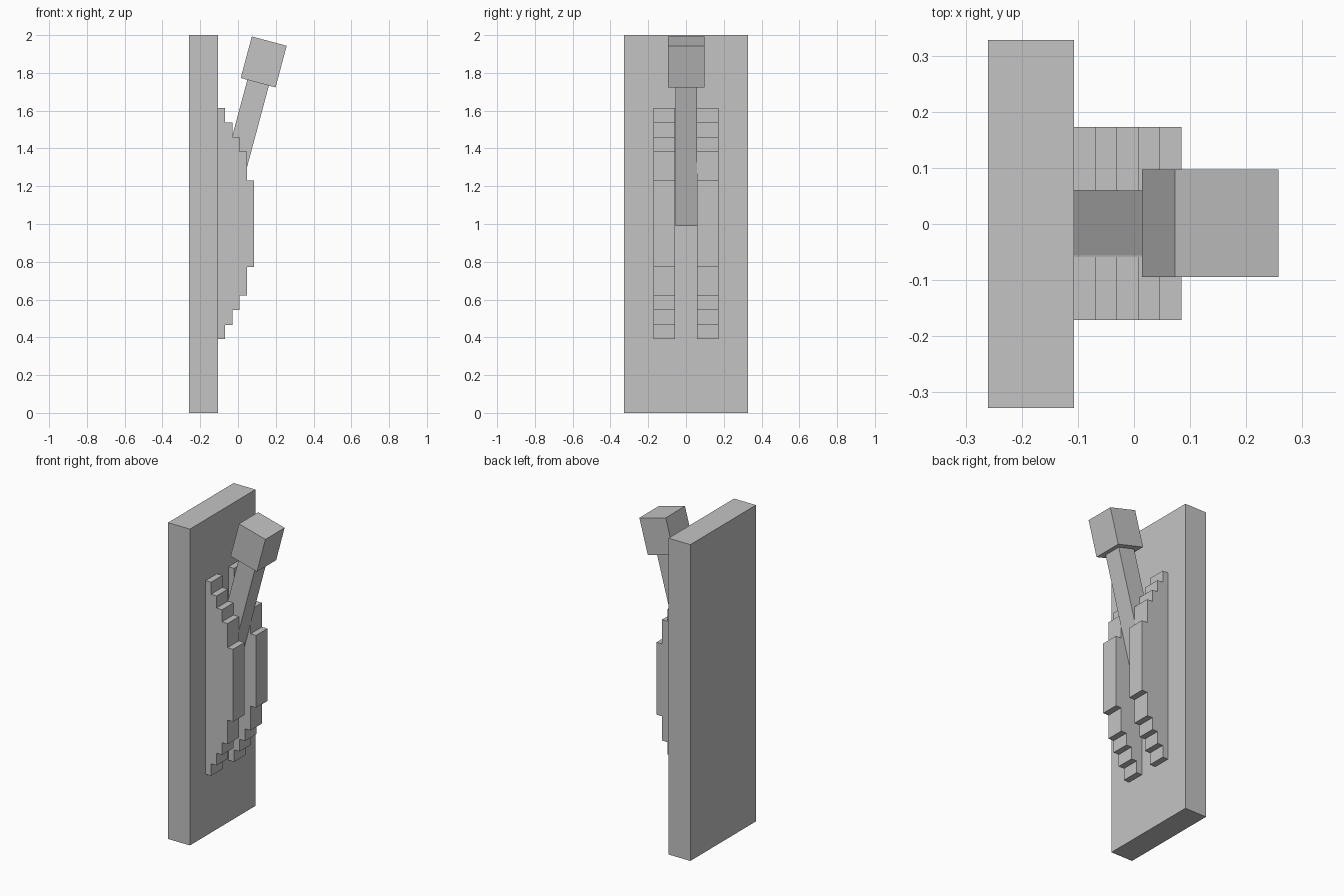
import bpy
import bmesh
from math import radians
from mathutils import Matrix, Vector

cube = bpy.data.objects.get("Cube")
if cube:
    bpy.data.objects.remove(cube, do_unlink=True)

grey = bpy.data.materials.new("plain grey")
grey.use_nodes = True
colour = (0.55, 0.55, 0.55, 1)
grey.diffuse_color = colour
grey.node_tree.nodes["Principled BSDF"].inputs["Base Color"].default_value = colour


def add_object(name, bm, matrix=Matrix()):
    bmesh.ops.recalc_face_normals(bm, faces=bm.faces)
    mesh = bpy.data.meshes.new(name)
    bm.to_mesh(mesh)
    bm.free()
    mesh.materials.append(grey)
    obj = bpy.data.objects.new(name, mesh)
    obj.matrix_world = matrix
    bpy.context.collection.objects.link(obj)
    return obj


def add_box(name, size, matrix):
    bm = bmesh.new()
    bmesh.ops.create_cube(bm, size=1, matrix=Matrix.Diagonal((*size, 1)))
    return add_object(name, bm, matrix)


# Upright wall plate
FACE_X = -0.107
add_box("wall_plate", (0.153, 0.655, 2), Matrix.Translation((-0.1835, 0, 1)))

# Stepped guide rails: half profile of the stairs, mirrored about mid height
MID_Z, STEP = 1.0025, 0.0384
half_heights = [0.612, 0.536, 0.459, 0.382, 0.229]
lower = []
for i, h in enumerate(half_heights):
    lower += [(FACE_X + i * STEP, MID_Z - h), (FACE_X + (i + 1) * STEP, MID_Z - h)]
profile = lower + [(x, 2 * MID_Z - z) for x, z in reversed(lower)]


def add_rail(name, y_start, width):
    bm = bmesh.new()
    side = bm.faces.new([bm.verts.new((x, y_start, z)) for x, z in profile])
    result = bmesh.ops.extrude_face_region(bm, geom=[side])
    moved = [v for v in result["geom"] if isinstance(v, bmesh.types.BMVert)]
    bmesh.ops.translate(bm, verts=moved, vec=(0, width, 0))
    add_object(name, bm)


add_rail("left_guide_rail", -0.171, 0.1135)
add_rail("right_guide_rail", 0.0595, 0.1135)

# Tilted lever: square shaft with a block handle, both on one axis
tilt = Matrix.Translation((0.136, 0.0015, 1.858)) @ Matrix.Rotation(radians(15), 4, "Y")
HEAD, REACH = 0.228, 0.884
add_box("lever_handle", (0.191, 0.192, HEAD), tilt)
shaft_length = REACH - HEAD / 2
shaft_centre = Vector((0, 0, -HEAD / 2 - shaft_length / 2))
add_box("lever_shaft", (0.118, 0.116, shaft_length), tilt @ Matrix.Translation(shaft_centre))
